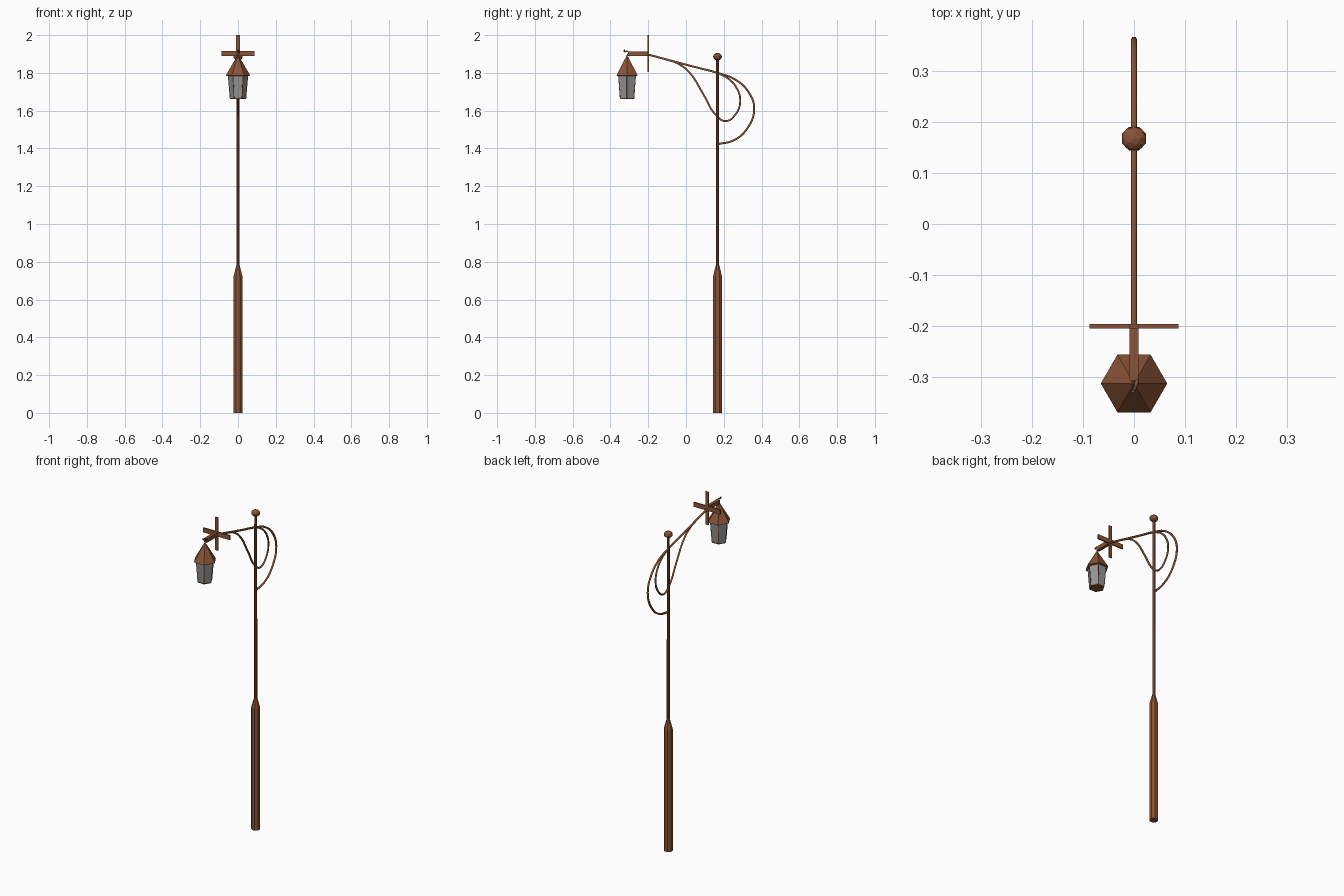
import bpy, bmesh, math
from mathutils import Matrix

if "Cube" in bpy.data.objects:
    bpy.data.objects.remove(bpy.data.objects["Cube"])

POLE_Y, LAMP_Y, CROSS_Y = 0.167, -0.312, -0.20

rust = bpy.data.materials.new("rusty_iron")
rust.diffuse_color = (0.26, 0.088, 0.038, 1)
rust.use_nodes = True
rust.node_tree.nodes["Principled BSDF"].inputs["Base Color"].default_value = rust.diffuse_color
glass = bpy.data.materials.new("grey_glass")
glass.diffuse_color = (0.3, 0.3, 0.3, 1)
glass.use_nodes = True
glass.node_tree.nodes["Principled BSDF"].inputs["Base Color"].default_value = glass.diffuse_color


def finish(name, bm, mat):
    bmesh.ops.recalc_face_normals(bm, faces=bm.faces)
    me = bpy.data.meshes.new(name)
    bm.to_mesh(me)
    bm.free()
    me.materials.append(mat)
    ob = bpy.data.objects.new(name, me)
    bpy.context.collection.objects.link(ob)
    return ob


def turned(name, y, profile, sides, mat=rust, phase=0.0):
    """Stack of polygon rings from (radius, z) pairs, capped at both ends."""
    bm = bmesh.new()
    rings = []
    for r, z in profile:
        angles = [phase + 2 * math.pi * i / sides for i in range(sides)]
        rings.append([bm.verts.new((r * math.cos(a), y + r * math.sin(a), z)) for a in angles])
    for lo, hi in zip(rings, rings[1:]):
        for i in range(sides):
            j = (i + 1) % sides
            bm.faces.new((lo[i], lo[j], hi[j], hi[i]))
    bm.faces.new(rings[0][::-1])
    bm.faces.new(rings[-1])
    return finish(name, bm, mat)


def bar(name, center, size):
    bm = bmesh.new()
    bmesh.ops.create_cube(bm, size=1, matrix=Matrix.Translation(center) @ Matrix.Diagonal((*size, 1)))
    return finish(name, bm, rust)


def rod(name, points, radius, res=6):
    """Smooth tube through the given points."""
    cu = bpy.data.curves.new(name, 'CURVE')
    cu.dimensions = '3D'
    cu.bevel_depth = radius
    cu.bevel_resolution = 1
    cu.resolution_u = res
    cu.use_fill_caps = True
    sp = cu.splines.new('BEZIER')
    sp.bezier_points.add(len(points) - 1)
    for bp, p in zip(sp.bezier_points, points):
        bp.co = p
        bp.handle_left_type = bp.handle_right_type = 'AUTO'
    cu.materials.append(rust)
    ob = bpy.data.objects.new(name, cu)
    bpy.context.collection.objects.link(ob)
    return ob


# Post with thick foot and slim shaft
turned("post", POLE_Y, [(0.025, 0), (0.025, 0.725), (0.009, 0.785), (0.008, 1.88)], 8,
       phase=math.pi / 8)

# Flattened ball finial
bm = bmesh.new()
bmesh.ops.create_icosphere(bm, subdivisions=2, radius=0.025,
                           matrix=Matrix.Translation((0, POLE_Y, 1.886)) @ Matrix.Diagonal((1, 0.95, 0.8, 1)))
finish("finial", bm, rust)

# Arm running through the post into the large scroll
outer = [(-0.20, 1.897), (-0.08, 1.865), (0.04, 1.833), (0.167, 1.80), (0.26, 1.765),
         (0.33, 1.70), (0.361, 1.61), (0.32, 1.50), (0.25, 1.442), (0.167, 1.423)]
rod("arm_and_large_scroll", [(0, y, z) for y, z in outer], 0.006)

# Brace curling into the small scroll
inner = [(-0.10, 1.87), (-0.04, 1.848), (0.02, 1.80), (0.09, 1.69), (0.16, 1.575), (0.21, 1.545),
         (0.262, 1.58), (0.287, 1.655), (0.262, 1.73), (0.22, 1.772), (0.167, 1.80)]
rod("brace_and_small_scroll", [(0, y, z) for y, z in inner], 0.0055)

# Flat cross and lantern bracket
bar("cross_upright", (0, CROSS_Y, 1.902), (0.02, 0.008, 0.196))
bar("cross_beam", (0, CROSS_Y, 1.902), (0.175, 0.008, 0.027))
bar("lantern_bracket", (0, -0.253, 1.902), (0.018, 0.106, 0.024))

# Hook holding the lantern
rod("hook", [(0, LAMP_Y, 1.875), (0, LAMP_Y, 1.893), (0.006, -0.303, 1.905),
             (0.004, -0.313, 1.916), (0, -0.325, 1.912), (-0.002, -0.327, 1.922)], 0.0035, 3)

# Six-sided lantern: roof, glass body, floor plate
turned("lantern_roof", LAMP_Y, [(0.052, 1.782), (0.065, 1.786), (0.024, 1.856), (0.006, 1.886)], 6)
turned("lantern_glass", LAMP_Y, [(0.042, 1.667), (0.053, 1.783)], 6, glass)
turned("lantern_floor", LAMP_Y, [(0.041, 1.661), (0.043, 1.668)], 6)

# Slim frame bars along the glass corners
for i in range(6):
    c, s = math.cos(i * math.pi / 3), math.sin(i * math.pi / 3)
    rod(f"lantern_frame_{i + 1}", [(0.042 * c, LAMP_Y + 0.042 * s, 1.665),
                                   (0.052 * c, LAMP_Y + 0.052 * s, 1.784)], 0.0018, 1)
